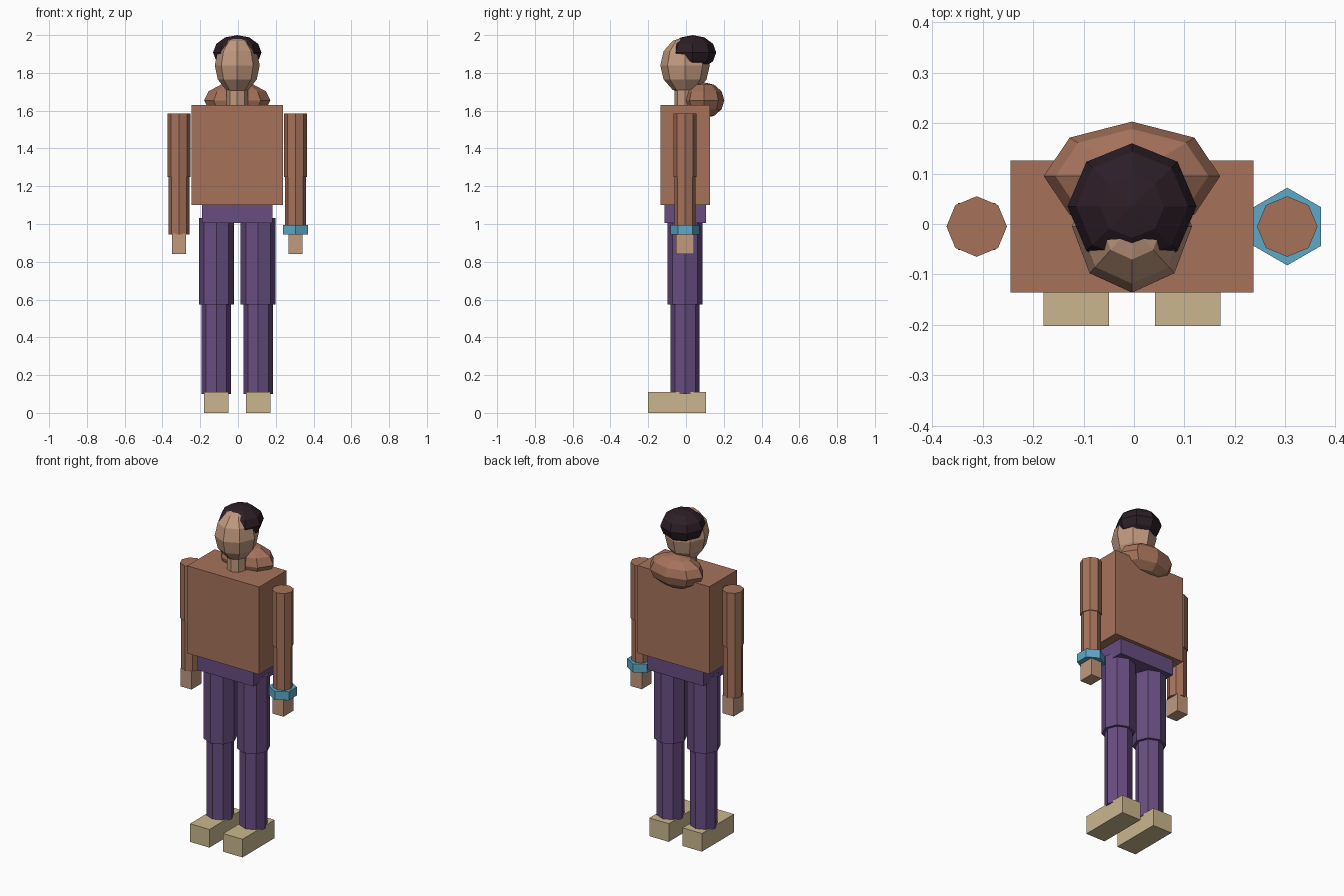
import bpy

if "Cube" in bpy.data.objects:
    bpy.data.objects.remove(bpy.data.objects["Cube"])

CX, CY = -0.004, -0.005  # body axis


def material(name, r, g, b):
    m = bpy.data.materials.new(name)
    m.diffuse_color = (r, g, b, 1)
    m.use_nodes = True
    m.node_tree.nodes["Principled BSDF"].inputs["Base Color"].default_value = m.diffuse_color
    return m


SHIRT = material("brown_cloth", 0.38, 0.17, 0.105)
SKIN = material("skin", 0.54, 0.32, 0.21)
PANTS = material("purple_cloth", 0.14, 0.075, 0.22)
SHOE = material("tan", 0.59, 0.47, 0.27)
BAND = material("blue", 0.11, 0.40, 0.58)
HAIR = material("dark_hair", 0.026, 0.013, 0.02)


def finish(name, mat):
    ob = bpy.context.object
    ob.name = name
    ob.data.materials.append(mat)
    return ob


def box(name, mat, x, y, z):
    """Box from (min, max) pairs."""
    bpy.ops.mesh.primitive_cube_add(size=1, location=[sum(p) / 2 for p in (x, y, z)])
    ob = finish(name, mat)
    ob.scale = [p[1] - p[0] for p in (x, y, z)]


def tube(name, mat, x, r, z0, z1, sides=8):
    bpy.ops.mesh.primitive_cylinder_add(vertices=sides, radius=r, depth=z1 - z0,
                                        location=(x, CY, (z0 + z1) / 2))
    finish(name, mat)


def ball(name, mat, loc, radii):
    bpy.ops.mesh.primitive_uv_sphere_add(segments=8, ring_count=6, radius=1, location=loc)
    finish(name, mat).scale = radii


# Torso, hips, neck and head
box("torso", SHIRT, (-0.245, 0.237), (-0.136, 0.126), (1.10, 1.63))
box("hips", PANTS, (-0.191, 0.183), (-0.115, 0.105), (1.005, 1.103))
tube("neck", SKIN, CX, 0.056, 1.62, 1.75)
ball("head", SKIN, (CX, CY, 1.84), (0.119, 0.131, 0.15))
ball("hair", HAIR, (CX, 0.035, 1.908), (0.128, 0.125, 0.092))
ball("hood", SHIRT, (CX, 0.095, 1.655), (0.175, 0.108, 0.095))

# Limbs on both sides
for side, s in (("left", -1), ("right", 1)):
    leg = CX + s * 0.111
    tube(side + "_upper_leg", PANTS, leg, 0.0925, 0.575, 1.033)
    tube(side + "_lower_leg", PANTS, leg, 0.077, 0.10, 0.58)
    box(side + "_shoe", SHOE, (leg - 0.065, leg + 0.065), (-0.202, 0.105), (0, 0.11))
    arm = CX + s * 0.308
    tube(side + "_upper_arm", SHIRT, arm, 0.06, 1.25, 1.585)
    tube(side + "_lower_arm", SHIRT, arm, 0.055, 0.945, 1.255)
    box(side + "_hand", SKIN, (arm - 0.037, arm + 0.037), (CY - 0.047, CY + 0.047), (0.84, 0.95))

# Six-sided wristband
tube("wristband", BAND, CX + 0.308, 0.077, 0.944, 0.996, 6)
